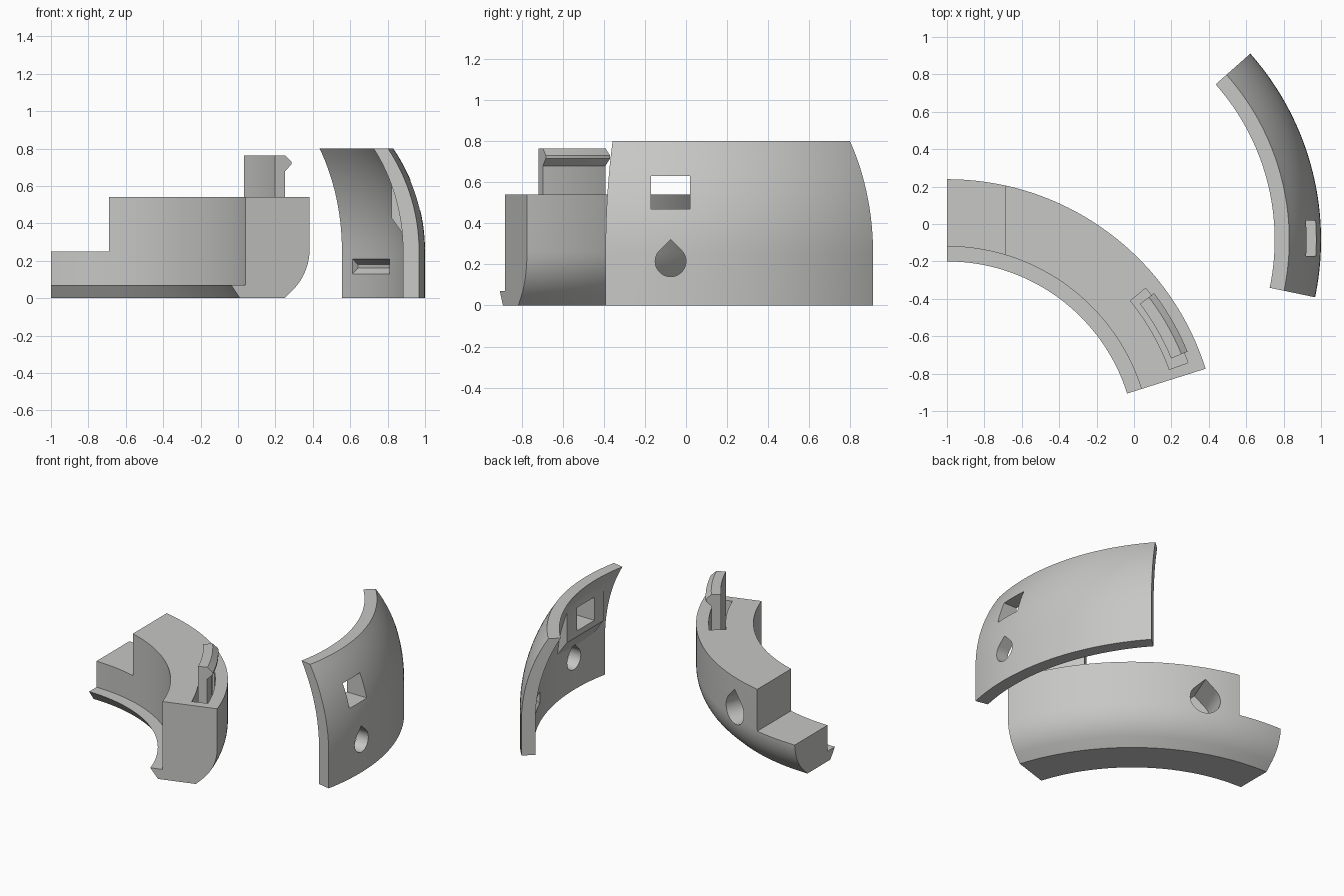
import bpy, bmesh, math

if "Cube" in bpy.data.objects:
    bpy.data.objects.remove(bpy.data.objects["Cube"])

grey = bpy.data.materials.new("light_grey")
grey.diffuse_color = (0.57, 0.57, 0.56, 1)
grey.use_nodes = True
grey.node_tree.nodes["Principled BSDF"].inputs["Base Color"].default_value = grey.diffuse_color


def make_object(name, rings, closed=False):
    """Join equal rings of points into a capped solid."""
    bm = bmesh.new()
    loops = [[bm.verts.new(p) for p in ring] for ring in rings]
    n = len(loops[0])
    for a, b in zip(loops, loops[1:]):
        for i in range(n):
            j = (i + 1) % n
            bm.faces.new((a[i], a[j], b[j], b[i]))
    bm.faces.new(loops[0])
    bm.faces.new(loops[-1])
    bmesh.ops.recalc_face_normals(bm, faces=bm.faces)
    mesh = bpy.data.meshes.new(name)
    bm.to_mesh(mesh)
    bm.free()
    mesh.materials.append(grey)
    obj = bpy.data.objects.new(name, mesh)
    bpy.context.collection.objects.link(obj)
    return obj


def sweep(name, profile, centre, start, end, steps):
    """Turn an (r, z) profile about a vertical axis."""
    rings = []
    for k in range(steps + 1):
        a = math.radians(start + (end - start) * k / steps)
        rings.append([(centre[0] + r * math.cos(a), centre[1] + r * math.sin(a), z)
                      for r, z in profile])
    return make_object(name, rings)


def box(name, x, y, z):
    return make_object(name, [[(x[0], v, z[0]), (x[1], v, z[0]),
                               (x[1], v, z[1]), (x[0], v, z[1])] for v in y])


def teardrop(name, centre, angle, radius, depth_in, depth_out):
    """Pointed round hole cutter running along a horizontal direction."""
    pts = [(radius * math.cos(math.radians(a)), radius * math.sin(math.radians(a)))
           for a in range(-225, 46, 9)] + [(0, radius * math.sqrt(2))]
    c, s = math.cos(math.radians(angle)), math.sin(math.radians(angle))
    return make_object(name, [[(centre[0] + d * c - u * s, centre[1] + d * s + u * c,
                                centre[2] + v) for u, v in pts]
                              for d in (-depth_in, depth_out)])


def boolean(target, tool, operation):
    mod = target.modifiers.new("bool", 'BOOLEAN')
    mod.operation, mod.solver, mod.object = operation, 'EXACT', tool
    bpy.context.view_layer.objects.active = target
    bpy.ops.object.modifier_apply(modifier=mod.name)
    bpy.data.objects.remove(tool)


def smooth(obj):
    bpy.ops.object.select_all(action='DESELECT')
    obj.select_set(True)
    bpy.context.view_layer.objects.active = obj
    bpy.ops.object.shade_smooth_by_angle(angle=math.radians(25))


# Thick curved base with an inner lip and rounded lower outside edge
C = (-1.0, -1.21)
curve = [(1.15 + 0.3 * math.cos(math.radians(a)), 0.262 - 0.3 * math.sin(math.radians(a)))
         for a in range(45, -1, -5)]
base = sweep("curved_base",
             [(1.06, 0), (1.31, 0)] + curve
             + [(1.45, 0.54), (1.09, 0.54), (1.09, 0.07), (1.01, 0.07)],
             C, 17.5, 90, 60)
# Lowered step at one end
boolean(base, box("step_cutter", (-1.3, -0.69), (-0.6, 0.6), (0.25, 0.9)), 'DIFFERENCE')
# Blind teardrop socket in the outer wall
a = math.radians(68.5)
boolean(base, teardrop("socket_cutter",
                       (C[0] + 1.45 * math.cos(a), C[1] + 1.45 * math.sin(a), 0.315),
                       68.5, 0.1, 0.22, 0.2), 'DIFFERENCE')
# Pocket around the clip
boolean(base, sweep("pocket_cutter", [(1.265, 0.25), (1.371, 0.25), (1.371, 0.7), (1.265, 0.7)],
                    C, 20, 39.2, 20), 'DIFFERENCE')
smooth(base)

# Snap clip standing in the pocket
clip = sweep("snap_clip",
             [(1.295, 0.25), (1.353, 0.25), (1.353, 0.68), (1.39, 0.715),
              (1.39, 0.73), (1.355, 0.763), (1.295, 0.763)], C, 22.3, 37.2, 16)
smooth(clip)

# Thin curved shell leaning inward at the top
D = (-0.5, -0.085)
levels = [0.55 * i / 14 for i in range(15)]


def lean(dz, amount):
    return amount * (0.975 - math.sqrt(0.975 ** 2 - dz ** 2)) / 0.17


outer = [(1.5 - lean(d, 0.17), 0.25 + d) for d in levels]
inner = [(1.412 - lean(d, 0.16), 0.25 + d) for d in reversed(levels)]
shell = sweep("curved_shell", [(1.412, 0), (1.5, 0)] + outer + inner, D, -11.8, 41.6, 56)
# Flat pad on the inside wall with a sloping underside
pad = make_object("window_pad", [[(x, y, z) for x, z in (
    (0.82, 0.43), (0.92, 0.29), (0.93, 0.35), (0.91, 0.5), (0.86, 0.66), (0.82, 0.68))]
    for y in (-0.27, 0.13)])
boolean(shell, pad, 'UNION')
# Square window, teardrop hole and catch groove
boolean(shell, box("window_cutter", (0.6, 1.2), (-0.17, 0.02), (0.47, 0.63)), 'DIFFERENCE')
boolean(shell, teardrop("hole_cutter", (1.0, -0.075, 0.215), 0, 0.075, 0.4, 0.2), 'DIFFERENCE')
boolean(shell, sweep("groove_cutter",
                     [(1.39, 0.13), (1.412, 0.13), (1.447, 0.16), (1.447, 0.18),
                      (1.412, 0.21), (1.39, 0.21)], D, 21.8, 38, 18), 'DIFFERENCE')
smooth(shell)
